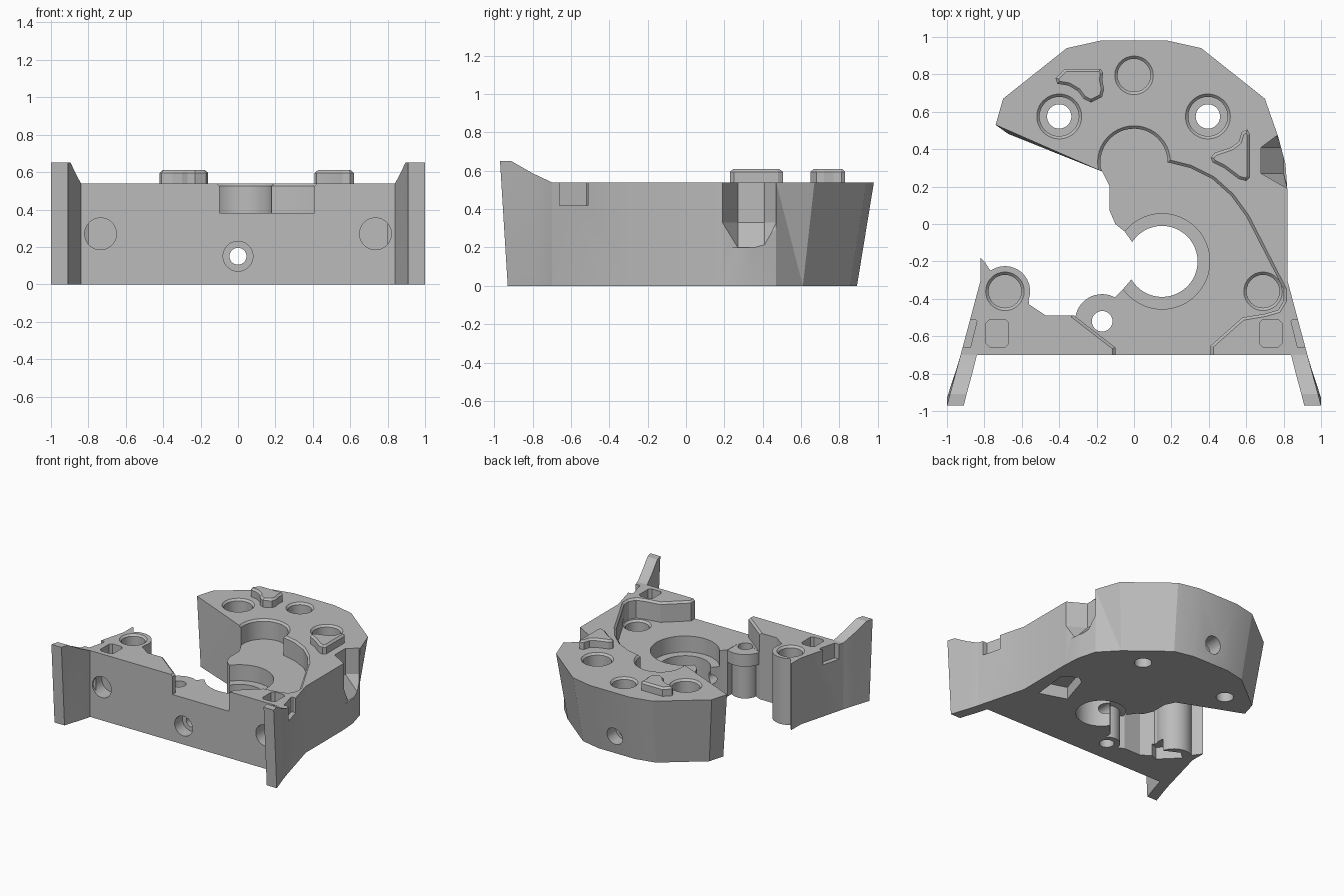
import bpy, bmesh, math
from mathutils import Matrix, Vector

old = bpy.data.objects.get("Cube")
if old:
    bpy.data.objects.remove(old, do_unlink=True)

grey = bpy.data.materials.new("plain_grey")
grey.use_nodes = True
grey.diffuse_color = (0.5, 0.5, 0.5, 1)
grey.node_tree.nodes["Principled BSDF"].inputs["Base Color"].default_value = (0.5, 0.5, 0.5, 1)

TOP, FLOOR = 0.54, 0.38


def arc(cx, cy, r, a0, a1, n):
    angles = [math.radians(a0 + (a1 - a0) * i / n) for i in range(n + 1)]
    return [(cx + r * math.cos(a), cy + r * math.sin(a)) for a in angles]


def offset(pts, d):
    """Grow (or shrink) a counter-clockwise outline by d."""
    out = []
    for i, p in enumerate(pts):
        p = Vector(p)
        a = (p - Vector(pts[i - 1])).normalized()
        b = (Vector(pts[(i + 1) % len(pts)]) - p).normalized()
        n = Vector((a.y + b.y, -a.x - b.x)).normalized()
        out.append(p + n * d / max(0.5, n.dot(Vector((a.y, -a.x)))))
    return out


def skin(name, rings):
    """Solid skinned over a list of equal-length rings of 3D points."""
    bm = bmesh.new()
    rows = [[bm.verts.new(p) for p in ring] for ring in rings]
    n = len(rows[0])
    for lo, hi in zip(rows, rows[1:]):
        for i in range(n):
            j = (i + 1) % n
            bm.faces.new((lo[i], lo[j], hi[j], hi[i]))
    bm.faces.new(rows[0][::-1])
    bm.faces.new(rows[-1])
    bmesh.ops.triangulate(bm, faces=[f for f in bm.faces if len(f.verts) == 4])
    bmesh.ops.recalc_face_normals(bm, faces=bm.faces)
    mesh = bpy.data.meshes.new(name)
    bm.to_mesh(mesh)
    bm.free()
    mesh.materials.append(grey)
    ob = bpy.data.objects.new(name, mesh)
    bpy.context.collection.objects.link(ob)
    return ob


def loft(name, *layers):
    return skin(name, [[(p[0], p[1], z) for p in pts] for z, pts in layers])


def disc(name, x, y, *steps):
    """Turned part: steps are (z, radius)."""
    return loft(name, *[(z, arc(x, y, r, 0, 352.5, 47)) for z, r in steps])


def rod(name, x, z, r, y0, y1):
    """Cylinder lying along y."""
    ob = disc(name, 0, 0, (y0, r), (y1, r))
    ob.data.transform(Matrix.Translation((x, 0, z)) @ Matrix.Rotation(-math.pi / 2, 4, 'X'))
    return ob


def combine(target, tool, operation='DIFFERENCE'):
    tool.hide_render = True
    mod = target.modifiers.new("combine", 'BOOLEAN')
    mod.operation, mod.solver, mod.object = operation, 'EXACT', tool
    deps = bpy.context.evaluated_depsgraph_get()
    mesh = bpy.data.meshes.new_from_object(target.evaluated_get(deps))
    target.modifiers.clear()
    target.data = mesh
    bpy.data.objects.remove(tool, do_unlink=True)


# Main body: hooked outline, back wall leaning outward
outline = [(-.927, -.7), (.927, -.7), (.82, -.3), (.82, .18), (.81, .32), (.77, .47), (.7, .67),
           (.36, .94), (.18, .98), (-.18, .98), (-.36, .94), (-.7, .67), (-.74, .53),
           (-.17, .28), (-.13, .2), (-.13, .07), (-.1, 0), (-.05, -.04), (0, -.11),
           (.08, -.2), (0, -.28), (-.06, -.35), (-.1, -.39), (-.1, -.52), (-.24, -.53),
           (-.32, -.49), (-.47, -.49), (-.56, -.43)]
outline += arc(-.69, -.36, .135, -20, 125, 12) + [(-.8, -.2), (-.82, -.18), (-.82, -.3)]
foot = [(x * .91, y * .91) if y > .5 else (x, y) for x, y in outline]
body = loft("body", (0, foot), (TOP, outline))

# Lowered floor with a chamfered rim
recess = [(-.17, .28), (-.22, .27), (-.3, .2), (-.35, -.3), (-.32, -.49), (-.1, -.66), (-.1, -.8),
          (.41, -.8), (.41, -.65), (.58, -.5), (.7, -.48), (.77, -.46), (.8, -.41), (.8, -.35),
          (.6, .04), (.52, .15), (.42, .24), (.3, .3), (.18, .33)]
recess += arc(0, .33, .18, 8, 190, 20)
wide = offset(recess, .017)
combine(body, loft("recess_cutter", (FLOOR, recess), (TOP - .015, recess),
                   (TOP + .002, wide), (TOP + .1, wide)))

# Lipped post beside the central opening
combine(body, disc("post", -.17, -.52, (0, .1), (.27, .1), (.28, .145), (FLOOR - .002, .145)), 'UNION')
combine(body, disc("post_bore", -.17, -.52, (-.1, .055), (.7, .055)))

# Central opening with counterbore
combine(body, disc("centre_bore", .15, -.2, (-.1, .19), (.6, .19)))
combine(body, disc("centre_counterbore", .15, -.2, (.25, .255), (.5, .255)))


# Vertical screw holes and pin sockets
def socket(x, y, r, bottom, top):
    combine(body, disc("socket", x, y, (bottom, r), (top - .015, r), (top + .005, r + .02),
                       (top + .04, r + .02)))


for x in (-.4, .395):
    socket(x, .575, .105, .36, TOP)
    combine(body, disc("screw_bore", x, .575, (-.1, .065), (.5, .065)))
socket(0, .795, .088, .3, TOP)
socket(-.69, -.36, .088, .3, TOP)
socket(.69, -.36, .088, .2, FLOOR)

# Horizontal holes
combine(body, rod("cross_bore", 0, .15, .045, -1.2, 1.2))
combine(body, rod("front_counterbore", 0, .15, .08, -.9, -.6))
combine(body, rod("back_counterbore", 0, .15, .07, .8, 1.2))
for s in (-1, 1):
    combine(body, rod("front_socket", s * .735, .27, .085, -.9, -.58))

# Pockets beside the wings
for s in (-1, 1):
    square = [(s * x, y) for x, y in [(.69, -.66), (.77, -.66), (.79, -.64), (.79, -.53),
                                      (.77, -.51), (.69, -.51), (.67, -.53), (.67, -.64)]]
    combine(body, loft("square_pocket", (.42, square), (.7, square)))
    slot = [(s * x, y) for x, y in [(.84, -.52), (.875, -.66), (1.1, -.66), (1.1, -.51), (.85, -.51)]]
    combine(body, loft("side_slot", (.42, slot), (.7, slot)))

# Sloping notch in the flank
shallow = [(.8, .27), (.8, .41), (.8, .46), (.95, .46), (.95, .2), (.82, .2)]
deep = [(.68, .27), (.68, .41), (.76, .47), (.95, .47), (.95, .19), (.82, .19)]
combine(body, loft("flank_notch", (.2, shallow), (.33, deep), (.7, deep)))

# Underside pockets
for pocket in ([(.48, -.2), (.7, -.27), (.73, .03), (.62, .1), (.56, .06)],
               [(-.74, -.32), (-.6, -.46), (-.49, -.42), (-.5, -.36), (-.68, -.27)]):
    combine(body, loft("underside_pocket", (-.1, pocket), (.1, pocket)))

# Raised locating bosses
bosses = {
    "back_boss": [(-.41, .75), (-.35, .74), (-.3, .71), (-.27, .67), (-.23, .65), (-.17, .68),
                  (-.16, .72), (-.17, .77), (-.165, .81), (-.18, .83), (-.37, .83), (-.42, .78)],
    "side_boss": [(.42, .33), (.48, .3), (.56, .24), (.6, .23), (.62, .25), (.62, .48), (.605, .505),
                  (.575, .49), (.56, .44), (.52, .41), (.43, .38), (.41, .355)]}
parts = [body]
for name, pts in bosses.items():
    parts.append(loft(name, (TOP - .02, pts), (.595, pts), (.61, offset(pts, -.015))))

# Flared front wings rising above the body: y at top, y at foot, inner x, outer x, height
sections = [(-.68, -.68, .8, .915, .535), (-.7, -.7, .84, .927, .54), (-.8, -.79, .865, .954, .587),
            (-.91, -.88, .895, .984, .65), (-.97, -.93, .91, 1, .65)]
for s, name in ((-1, "right_wing"), (1, "left_wing")):
    parts.append(skin(name, [[(s * a, yf, 0), (s * b, yf, 0), (s * b, yt, h), (s * a, yt, h)]
                             for yt, yf, a, b, h in sections]))

# Smooth bores, crisp facets
bpy.ops.object.select_all(action='DESELECT')
for ob in parts:
    ob.select_set(True)
bpy.context.view_layer.objects.active = body
bpy.ops.object.shade_smooth_by_angle(angle=math.radians(15))
